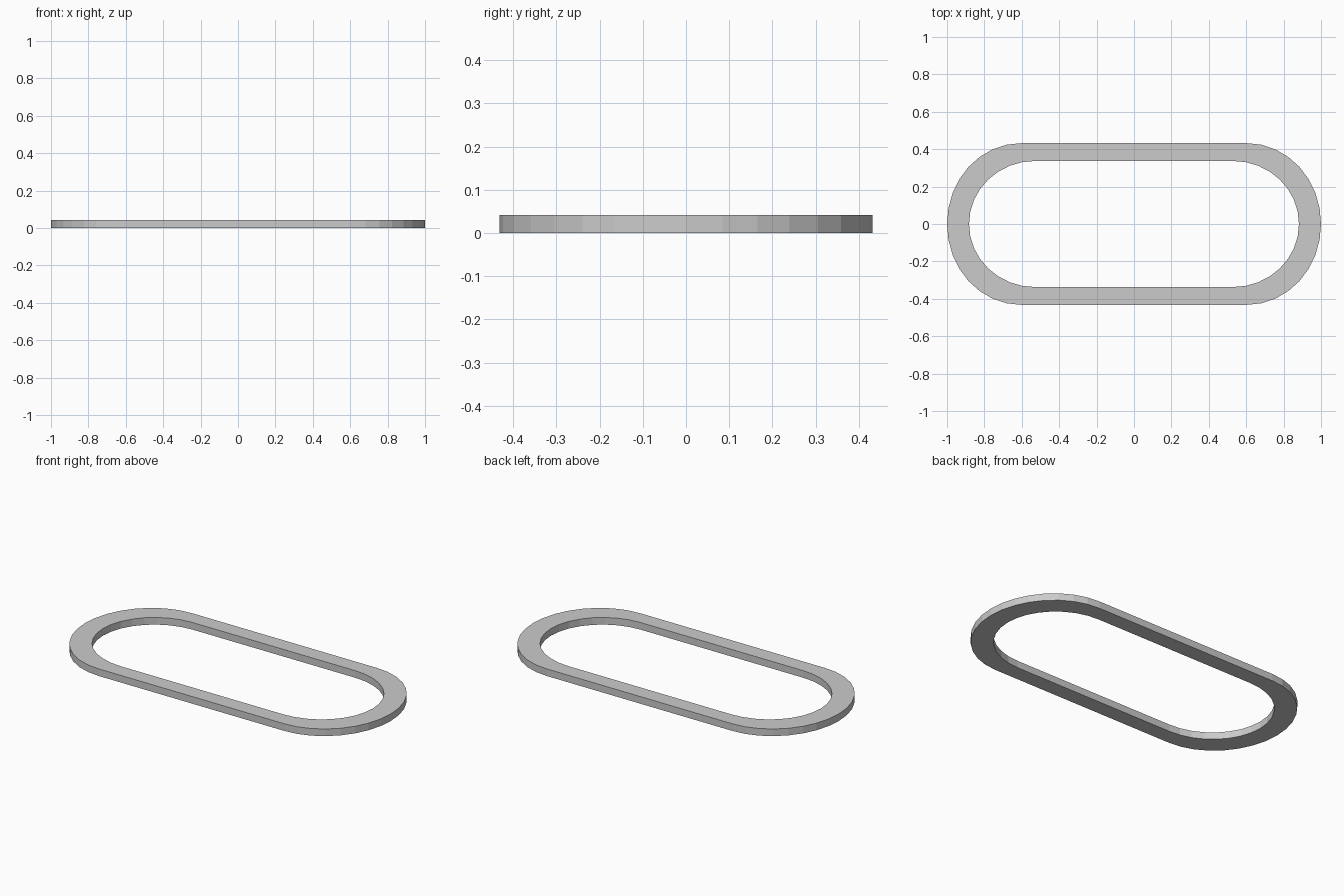
import bpy, bmesh
from math import sin, cos, pi

if "Cube" in bpy.data.objects:
    bpy.data.objects.remove(bpy.data.objects["Cube"])

HEIGHT = 0.042
SEGMENTS = 16  # facets per rounded end


def slot_outline(straight, end_x, half_y):
    """Closed outline: two straight sides joined by half-round ends."""
    pts = []
    for side in (1, -1):
        for i in range(SEGMENTS + 1):
            a = -pi / 2 + pi * i / SEGMENTS
            pts.append((side * (straight + (end_x - straight) * cos(a)),
                        side * half_y * sin(a)))
    return pts


outer = slot_outline(0.605, 1.0, 0.432)
inner = slot_outline(0.53, 0.882, 0.337)

# Flat elongated ring: four loops bridged around its cross-section
bm = bmesh.new()
loops = [[bm.verts.new((x, y, z)) for x, y in outline]
         for outline, z in ((outer, 0), (outer, HEIGHT), (inner, HEIGHT), (inner, 0))]
n = len(outer)
for k in range(4):
    a, b = loops[k], loops[(k + 1) % 4]
    for i in range(n):
        j = (i + 1) % n
        bm.faces.new((a[i], a[j], b[j], b[i]))
bmesh.ops.recalc_face_normals(bm, faces=bm.faces)

mesh = bpy.data.meshes.new("oblong_ring")
bm.to_mesh(mesh)
bm.free()
bpy.context.collection.objects.link(bpy.data.objects.new("oblong_ring", mesh))
